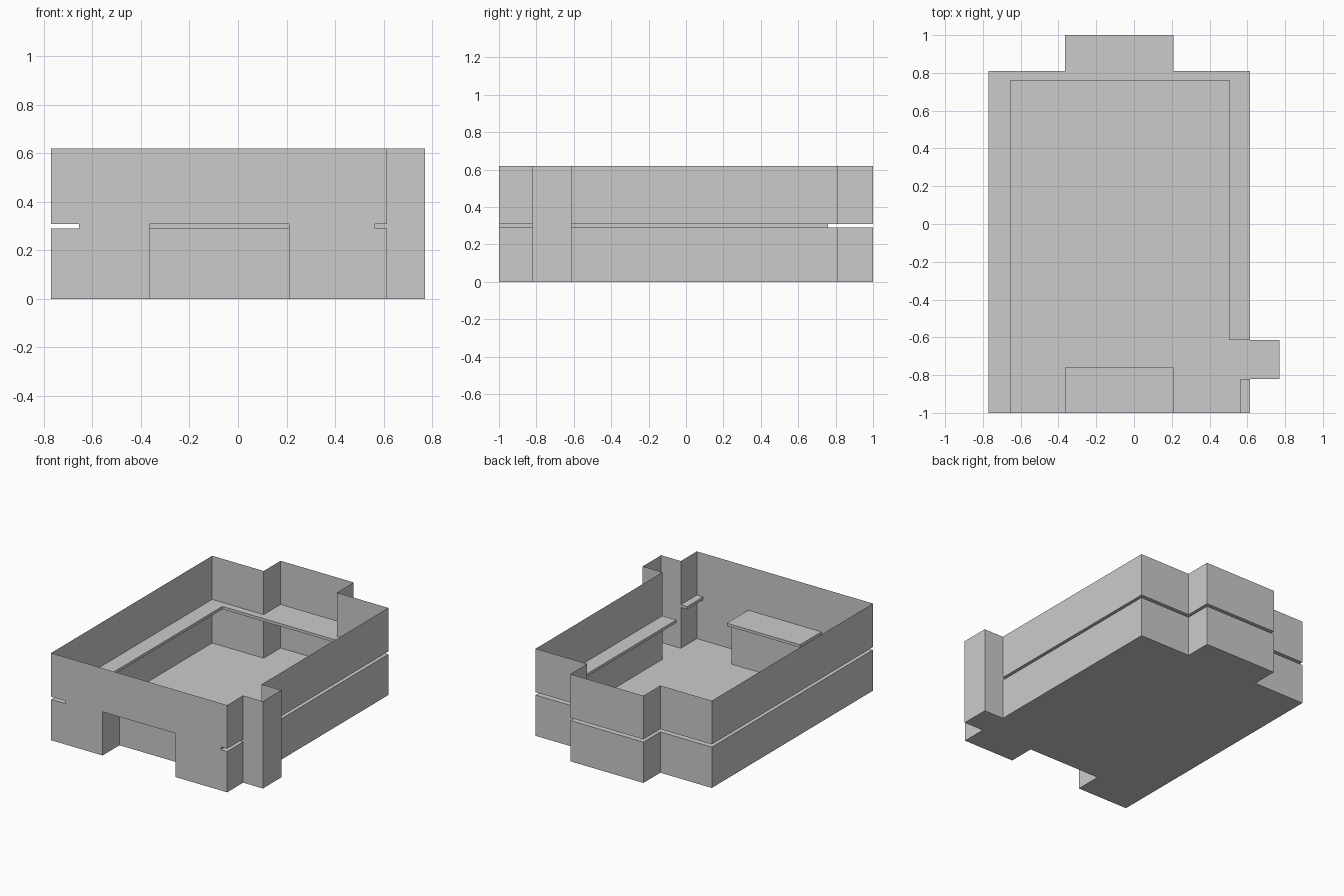
import bpy

if "Cube" in bpy.data.objects:
    bpy.data.objects.remove(bpy.data.objects["Cube"])

# Key plan positions
XL, XR, XB = -0.77, 0.615, 0.77      # left wall, right wall, side bay
XLI, XRI, XRF = -0.655, 0.505, 0.565  # inner edges of the groove
YF, YW, YB = -1.0, 0.81, 1.0         # front wall, back wall, back bay
YI = 0.76                            # inner edge of the back groove
B0, B1 = -0.82, -0.613               # side bay extent in y
D0, D1 = -0.365, 0.21                # doorway / back bay extent in x
Z0, Z1, Z2, Z3 = 0.0, 0.29, 0.31, 0.62


def doorway(depth):
    return [(D0, YF), (D0, depth), (D1, depth), (D1, YF)]


def build(name, outline=None, z0=0, z1=0, flats=()):
    """Thin wall ring around a counter-clockwise outline, plus flat sheets."""
    verts, faces = [], []
    if outline:
        n = len(outline)
        verts += [(x, y, z) for z in (z0, z1) for x, y in outline]
        faces += [(i, (i + 1) % n, (i + 1) % n + n, i + n) for i in range(n)]
    for shape, z, up in flats:
        start = len(verts)
        pts = shape if up else shape[::-1]
        verts += [(x, y, z) for x, y in pts]
        faces.append(tuple(range(start, start + len(pts))))
    mesh = bpy.data.meshes.new(name)
    mesh.from_pydata(verts, [], faces)
    obj = bpy.data.objects.new(name, mesh)
    bpy.context.collection.objects.link(obj)
    return obj


def rect(x0, x1, y0, y1):
    return [(x0, y0), (x1, y0), (x1, y1), (x0, y1)]


# Outer outline shared by both storeys, from front right round to back left
rest = [(XR, YF), (XR, B0), (XB, B0), (XB, B1), (XR, B1), (XR, YW),
        (D1, YW), (D1, YB), (D0, YB), (D0, YW), (XL, YW)]

# Lower walls with the doorway recess, and the floor
lower = [(XL, YF)] + doorway(-YW) + rest
build("lower_walls_and_floor", lower, Z0, Z1, [(lower, Z0, False)])

# Upper walls, open at the top
build("upper_walls", [(XL, YF)] + rest, Z2, Z3)

# Set-back band between the storeys; the side bay runs through unbroken
band = [(XLI, YF)] + doorway(-YI) + [
    (XRF, YF), (XRF, B0), (XB, B0), (XB, B1), (XRI, B1), (XRI, YI), (XLI, YI)]
build("groove_band", band, Z1, Z2)

# Groove ledges and the slab over the doorway
around = [(XL, YF), (XLI, YF), (XLI, YI), (XRI, YI), (XRI, B1), (XR, B1),
          (XR, YW), (D1, YW), (D1, YB), (D0, YB), (D0, YW), (XL, YW)]
corner = rect(XRF, XR, YF, B0)
build("groove_ledges", flats=[(s, z, up) for s in (around, corner)
                              for z, up in ((Z1, True), (Z2, False))])
build("doorway_slab", flats=[(rect(D0, D1, YF, -YI), Z2, False),
                             (rect(D0, D1, -YW, -YI), Z1, True)])
